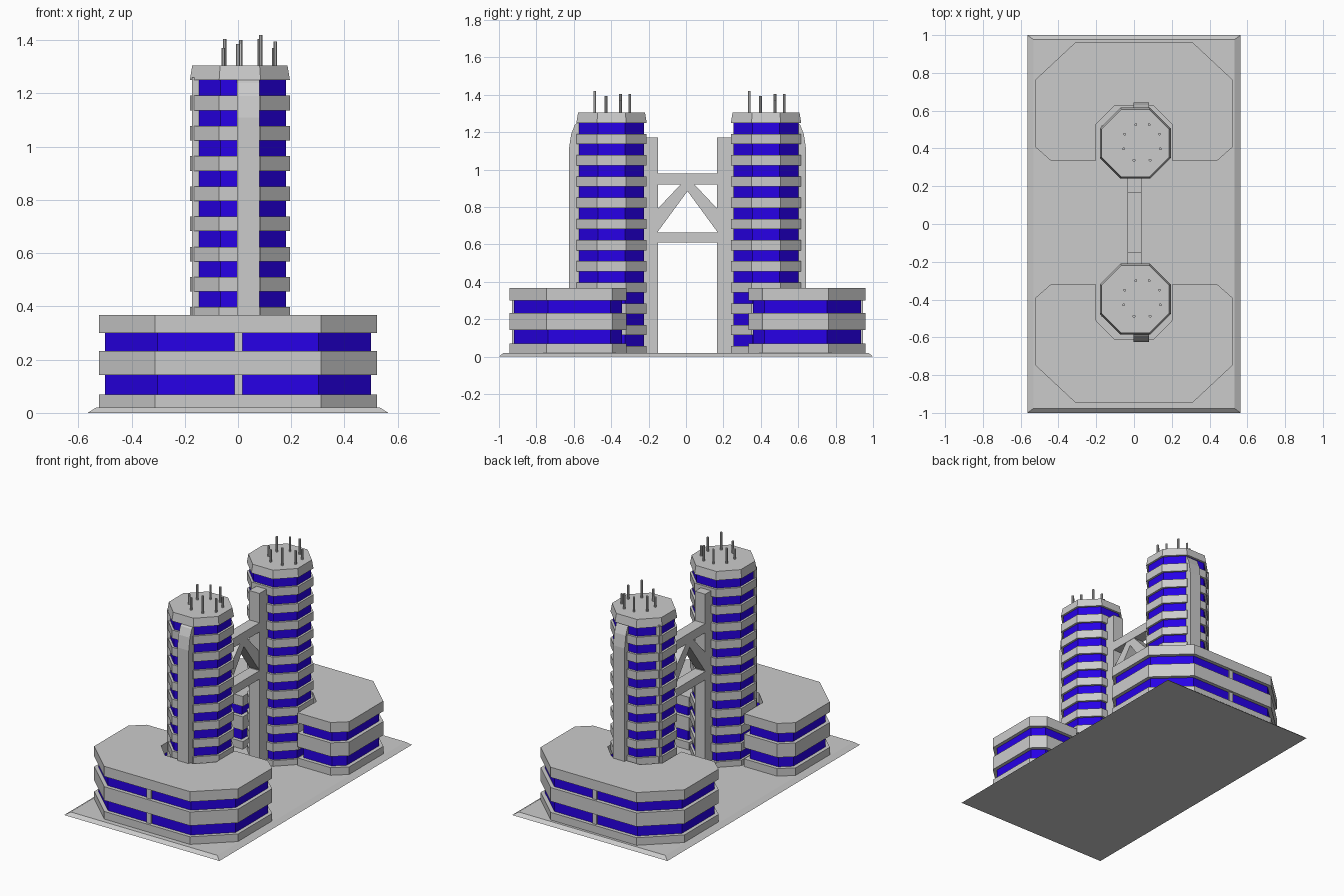
import bpy, bmesh
from math import cos, sin, pi
from mathutils import Vector

if "Cube" in bpy.data.objects:
    bpy.data.objects.remove(bpy.data.objects["Cube"])

blue = bpy.data.materials.new("window_blue")
blue.diffuse_color = (0.02, 0.0, 0.8, 1)
blue.use_nodes = True
blue.node_tree.nodes["Principled BSDF"].inputs["Base Color"].default_value = blue.diffuse_color

MID = 0.008   # symmetry line between the two halves


def loft(bm, lower, upper):
    """Closed solid between two matching 3D loops."""
    a = [bm.verts.new(p) for p in lower]
    b = [bm.verts.new(p) for p in upper]
    n = len(a)
    bm.faces.new(a[::-1])
    bm.faces.new(b)
    for i in range(n):
        j = (i + 1) % n
        bm.faces.new((a[i], a[j], b[j], b[i]))


def prism(bm, poly, z0, z1, top=None):
    loft(bm, [(x, y, z0) for x, y in poly], [(x, y, z1) for x, y in (top or poly)])


def side_prism(bm, profile, x0, x1):
    """Extrude a (y, z) profile along x."""
    loft(bm, [(x0, y, z) for y, z in profile], [(x1, y, z) for y, z in profile])


def finish(name, bm, mat=None):
    bmesh.ops.recalc_face_normals(bm, faces=bm.faces)
    me = bpy.data.meshes.new(name)
    bm.to_mesh(me)
    bm.free()
    ob = bpy.data.objects.new(name, me)
    bpy.context.collection.objects.link(ob)
    if mat:
        me.materials.append(mat)


def rect(x0, x1, y0, y1):
    return [(x0, y0), (x1, y0), (x1, y1), (x0, y1)]


def octagon(cx, cy, apothem, n=8):
    r = apothem / cos(pi / n)
    return [(cx + r * cos(pi * (2 * k + 1) / n), cy + r * sin(pi * (2 * k + 1) / n)) for k in range(n)]


def inset(poly, d):
    """Mitred inward offset of a counter-clockwise polygon."""
    out, n = [], len(poly)
    for i in range(n):
        p0, p, p1 = (Vector(poly[k % n]) for k in (i - 1, i, i + 1))
        e0, e1 = (p - p0).normalized(), (p1 - p).normalized()
        n0, n1 = Vector((-e0.y, e0.x)), Vector((-e1.y, e1.x))
        out.append(tuple(p + (n0 + n1) * d / (1 + n0.dot(n1))))
    return out


# ground slab with bevelled rim
bm = bmesh.new()
prism(bm, rect(-.565, .565, -1, 1), 0, .02, rect(-.533, .533, -.977, .977))
finish("base_slab", bm)

# podium outline, y measured outward from the symmetry line, notched for the tower
half = [(.20, .327), (.44, .327), (.523, .40), (.523, .755), (.312, .952)]
notch = [(.105, .617), (.20, .52)]
outline = half + [(-x, y) for x, y in half[::-1]] + [(-x, y) for x, y in notch[::-1]] + notch

# antennas: x, y from tower centre, top height
antennas = [(-.05, .048, 1.405), (-.055, -.03, 1.37), (.01, .098, 1.40), (0, -.09, 1.385),
            (.085, -.09, 1.42), (.08, .098, 1.405), (.135, .048, 1.37), (.14, -.03, 1.395)]

for s, tag, cy in ((-1, "front", -.398), (1, "back", .428)):
    def y(v):
        return MID + s * v

    poly = [(x, y(v)) for x, v in outline]
    if s < 0:
        poly.reverse()

    # podium slabs and window core
    bm = bmesh.new()
    for z0, z1 in ((.018, .07), (.143, .233), (.30, .367)):
        prism(bm, poly, z0, z1)
    prism(bm, rect(-.013, .017, *sorted((y(.90), y(.938)))), .03, .32)
    finish(tag + "_podium_slabs", bm)
    bm = bmesh.new()
    prism(bm, inset(poly, .024), .02, .35)
    finish(tag + "_podium_windows", bm, blue)

    # tower window core
    cx = .007
    bm = bmesh.new()
    prism(bm, octagon(cx, cy, .174), .02, 1.26)
    finish(tag + "_tower_windows", bm, blue)

    # tower floor rings and tapered roof cap
    bm = bmesh.new()
    for k in range(1, 12):
        z = 1.25 - .1135 * k
        prism(bm, octagon(cx, cy, .188), max(z, .018), z + .055)
    prism(bm, octagon(cx, cy, .188), 1.25, 1.305, octagon(cx, cy, .179))
    finish(tag + "_tower_floors", bm)

    # slim corner post on the left side
    bm = bmesh.new()
    prism(bm, rect(-.172, -.147, cy + s * .08 - .014, cy + s * .08 + .014), .02, 1.26)
    finish(tag + "_corner_post", bm)

    # outer fin with sloped head
    bm = bmesh.new()
    fin = [(.53, .02), (.634, .02), (.634, 1.11), (.622, 1.19), (.602, 1.24), (.585, 1.255), (.53, 1.255)]
    side_prism(bm, [(y(v), z) for v, z in fin], -.003, .08)
    finish(tag + "_outer_fin", bm)

    # inner pillar
    bm = bmesh.new()
    prism(bm, rect(-.035, .04, *sorted((y(.158), y(.26)))), .02, 1.173)
    finish(tag + "_inner_pillar", bm)

    # bridge diagonal brace
    bm = bmesh.new()
    brace = [(.165, .66), (.165, .785), (.033, .925), (0, .925), (0, .885)]
    side_prism(bm, [(y(v), z) for v, z in brace], -.033, .038)
    finish(tag + "_bridge_brace", bm)

    # roof antennas
    bm = bmesh.new()
    for ax, ay, top in antennas:
        prism(bm, octagon(ax, cy + ay, .007), 1.30, top)
    finish(tag + "_antennas", bm)

# bridge beams
bm = bmesh.new()
for z0, z1 in ((.61, .665), (.92, .98)):
    prism(bm, rect(-.035, .04, MID - .165, MID + .165), z0, z1)
finish("bridge_beams", bm)
